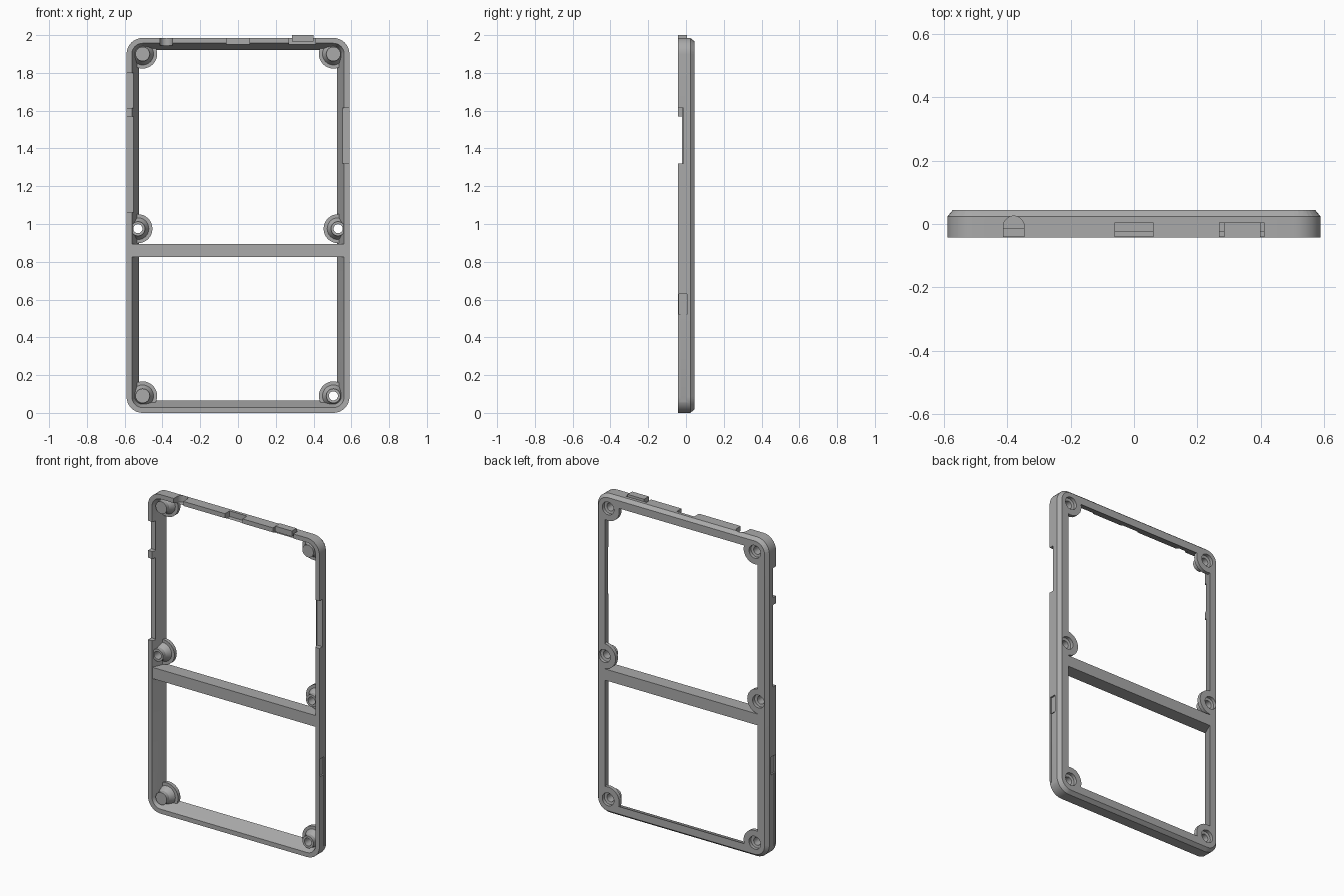
import bpy, bmesh, math
from mathutils import Matrix, Vector

old = bpy.data.objects.get("Cube")
if old:
    bpy.data.objects.remove(old, do_unlink=True)

grey = bpy.data.materials.new("mid grey plastic")
grey.use_nodes = True
COLOUR = (0.4, 0.4, 0.4, 1)
grey.diffuse_color = COLOUR
grey.node_tree.nodes["Principled BSDF"].inputs["Base Color"].default_value = COLOUR

W, H, MID = 0.59, 0.9925, 0.9925   # half width, half height, centre height
FRONT, BACK = -0.042, 0.045


def make(name, bm):
    bmesh.ops.recalc_face_normals(bm, faces=bm.faces)
    mesh = bpy.data.meshes.new(name)
    bm.to_mesh(mesh)
    bm.free()
    mesh.materials.append(grey)
    ob = bpy.data.objects.new(name, mesh)
    bpy.context.collection.objects.link(ob)
    return ob


def ring(bm, y, inset, radius, steps=8):
    """Rounded rectangle of vertices in the upright plane."""
    verts = []
    for i, (sx, sz) in enumerate([(1, 1), (-1, 1), (-1, -1), (1, -1)]):
        for k in range(steps + 1):
            a = (i + k / steps) * math.pi / 2
            verts.append(bm.verts.new((sx * (W - inset - radius) + radius * math.cos(a), y,
                                       MID + sz * (H - inset - radius) + radius * math.sin(a))))
    return verts


def loft(name, sections, closed):
    bm = bmesh.new()
    rings = [ring(bm, *s) for s in sections]
    pairs = list(zip(rings, rings[1:]))
    if closed:
        pairs.append((rings[-1], rings[0]))
    else:
        bm.faces.new(rings[0])
        bm.faces.new(rings[-1])
    for a, b in pairs:
        n = len(a)
        for i in range(n):
            bm.faces.new((a[i], a[(i + 1) % n], b[(i + 1) % n], b[i]))
    return make(name, bm)


def box(name, x0, x1, y0, y1, z0, z1):
    bm = bmesh.new()
    centre = Vector((x0 + x1, y0 + y1, z0 + z1)) / 2
    size = Matrix.Diagonal((x1 - x0, y1 - y0, z1 - z0, 1))
    bmesh.ops.create_cube(bm, size=1, matrix=Matrix.Translation(centre) @ size)
    return make(name, bm)


def lathe(name, x, z, profile, steps=32):
    """Turn a (radius, y) profile about an axis along y, capped at both ends."""
    bm = bmesh.new()
    rings = [[bm.verts.new((x + r * math.cos(math.tau * k / steps), y,
                            z + r * math.sin(math.tau * k / steps))) for k in range(steps)]
             for r, y in profile]
    bm.faces.new(rings[0])
    bm.faces.new(rings[-1])
    for a, b in zip(rings, rings[1:]):
        for i in range(steps):
            j = (i + 1) % steps
            bm.faces.new((a[i], a[j], b[j], b[i]))
    return make(name, bm)


def combine(target, other, operation, keep=False):
    mod = target.modifiers.new("cut", "BOOLEAN")
    mod.operation, mod.object, mod.solver = operation, other, "EXACT"
    bpy.context.view_layer.objects.active = target
    bpy.ops.object.modifier_apply(modifier=mod.name)
    if not keep:
        bpy.data.objects.remove(other, do_unlink=True)


# Rim: chamfered outside at the back, tapered inside
outer = [(FRONT, 0, 0.085), (0.023, 0, 0.085), (BACK, 0.018, 0.067)]
frame = loft("frame", outer + [(BACK, 0.065, 0.02), (FRONT, 0.028, 0.057)], True)
envelope = loft("envelope", outer, False)
envelope.hide_render = True

# Cross bar
combine(frame, box("cross_bar", -0.57, 0.57, FRONT + 0.001, BACK - 0.001, 0.825, 0.895), "UNION")

# Screw bosses: round pad, cone and tube, trimmed to the rim's outline
spots = [(s * x, z) for s in (-1, 1) for x, z in ((0.505, 0.09), (0.53, 0.975), (0.505, 1.9))]
for x, z in spots:
    boss = lathe("boss", x, z, [(0.077, BACK), (0.077, 0.022), (0.058, 0.022),
                                (0.038, -0.01), (0.038, -0.034)])
    combine(boss, envelope, "INTERSECT", keep=True)
    combine(frame, boss, "UNION")
bpy.data.objects.remove(envelope, do_unlink=True)

# Screw holes, countersunk from the back
for x, z in spots:
    combine(frame, lathe("hole", x, z, [(0.04, 0.06), (0.04, 0.025), (0.024, 0.022),
                                        (0.024, -0.06)]), "DIFFERENCE")

# Openings through the side walls and the top wall
openings = [
    (-0.65, -0.553, -0.1, -0.012, 1.615, 1.8),
    (-0.65, -0.553, -0.1, -0.012, 1.06, 1.57),
    (0.553, 0.65, -0.1, -0.012, 1.32, 1.615),
    (-0.06, 0.06, -0.1, 0.004, 1.95, 2.1),
    (0.27, 0.41, -0.1, 0.004, 1.95, 2.1),
    (-0.413, -0.347, -0.1, -0.008, 1.945, 2.1),
]
for o in openings:
    combine(frame, box("opening", *o), "DIFFERENCE")

# Rounded end of the round socket opening
bm = bmesh.new()
bmesh.ops.create_cone(bm, cap_ends=True, segments=32, radius1=0.033, radius2=0.033, depth=0.16,
                      matrix=Matrix.Translation((-0.38, -0.008, 2.025)))
combine(frame, make("socket", bm), "DIFFERENCE")

# Shallow side grooves with a deeper slot at the top
for s in (-1, 1):
    for depth, y0, y1, z0, z1 in ((0.004, -0.03, 0.002, 0.04, 0.52),
                                  (0.01, -0.036, 0.005, 0.52, 0.63)):
        x0, x1 = sorted((s * (W - depth), s * 0.65))
        combine(frame, box("groove", x0, x1, y0, y1, z0, z1), "DIFFERENCE")

# Switch tab standing in the top opening
tab = box("switch_tab", 0.285, 0.4, FRONT, 0.004, 1.965, 2.0)

for ob in (frame, tab):
    bpy.ops.object.select_all(action="DESELECT")
    ob.select_set(True)
    bpy.context.view_layer.objects.active = ob
    bpy.ops.object.shade_smooth_by_angle(angle=math.radians(25))
